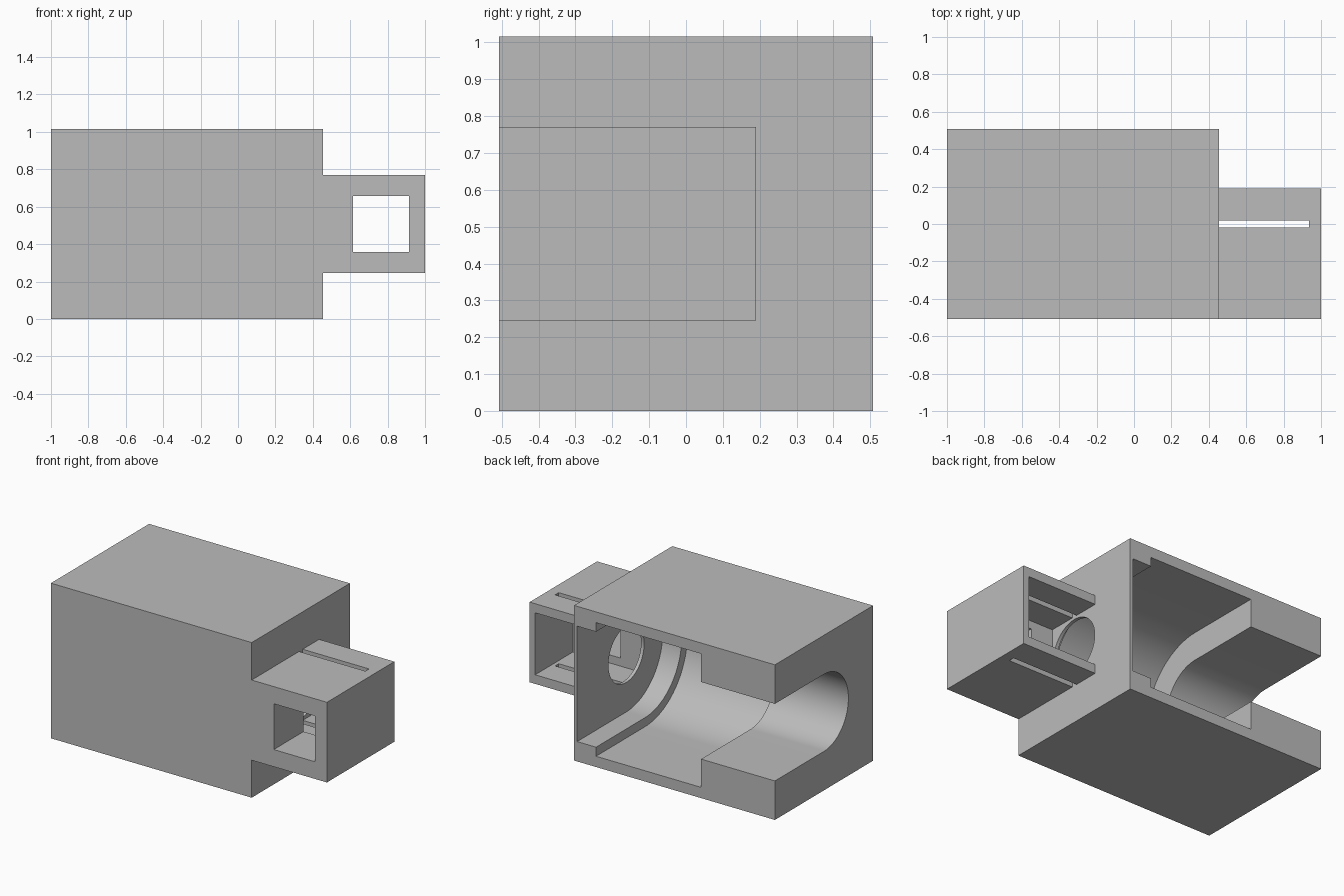
import bpy, bmesh, math

cube = bpy.data.objects.get("Cube")
if cube:
    bpy.data.objects.remove(cube, do_unlink=True)

# Single plain grey plastic
grey = bpy.data.materials.new("plain_grey")
grey.use_nodes = True
colour = (0.5, 0.5, 0.5, 1)
grey.diffuse_color = colour
grey.node_tree.nodes["Principled BSDF"].inputs["Base Color"].default_value = colour

HALF = 0.508          # half depth and half height of the main block
MID_Z = HALF          # shared axis height
WALL_X = 0.455        # outer face of the end wall


def prism(name, outline, x0, x1):
    """Extrude a (y, z) outline along x."""
    bm = bmesh.new()
    face = bm.faces.new([bm.verts.new((x0, y, z)) for y, z in outline])
    extruded = bmesh.ops.extrude_face_region(bm, geom=[face])["geom"]
    verts = [v for v in extruded if isinstance(v, bmesh.types.BMVert)]
    bmesh.ops.translate(bm, verts=verts, vec=(x1 - x0, 0, 0))
    bmesh.ops.recalc_face_normals(bm, faces=bm.faces)
    mesh = bpy.data.meshes.new(name)
    bm.to_mesh(mesh)
    bm.free()
    mesh.materials.append(grey)
    obj = bpy.data.objects.new(name, mesh)
    bpy.context.collection.objects.link(obj)
    return obj


def box(name, x, y, z):
    return prism(name, [(y[0], z[0]), (y[1], z[0]), (y[1], z[1]), (y[0], z[1])], *x)


def arc(radius, start, end, steps):
    angles = [start + (end - start) * i / steps for i in range(steps + 1)]
    return [(radius * math.cos(a), MID_Z + radius * math.sin(a)) for a in angles]


def trough(name, radius, x0, x1):
    """Half-round channel, open to the back."""
    back = HALF + 0.1
    outline = arc(radius, math.pi / 2, math.pi * 1.5, 48)
    outline += [(back, MID_Z - radius), (back, MID_Z + radius)]
    return prism(name, outline, x0, x1)


def combine(target, tool, operation):
    mod = target.modifiers.new(tool.name, "BOOLEAN")
    mod.operation = operation
    mod.solver = "EXACT"
    mod.object = tool
    bpy.context.view_layer.objects.active = target
    bpy.ops.object.modifier_apply(modifier=mod.name)
    bpy.data.objects.remove(tool, do_unlink=True)


# Main block with the smaller side box
housing = box("housing", (-1, WALL_X), (-HALF, HALF), (0, 2 * HALF))
combine(housing, box("side_box", (0.4, 1), (-HALF, 0.19),
                     (MID_Z - 0.2625, MID_Z + 0.2625)), "UNION")

cutters = [
    # Stepped channel: narrow mouth, wide chamber, shallower end seat
    trough("mouth", 0.2525, -1.1, -0.4),
    trough("chamber", 0.4375, -0.465, 0.296),
    trough("end_seat", 0.378, 0.25, 0.433),
    # Side box: chamber open to the back, front window, thin vertical slot
    box("side_chamber", (WALL_X, 0.96), (-0.2, 0.3), (MID_Z - 0.203, MID_Z + 0.203)),
    box("window", (0.615, 0.915), (-0.6, -0.1), (MID_Z - 0.15, MID_Z + 0.15)),
    box("slot", (WALL_X, 0.935), (-0.018, 0.02), (0.1, 0.9)),
    # Round port joining the two chambers
    prism("port", arc(0.185, 0, math.tau * 63 / 64, 63), 0.4, 0.5),
]
for cutter in cutters:
    combine(housing, cutter, "DIFFERENCE")

# Merge leftover flat pieces and keep the curved walls smooth
bm = bmesh.new()
bm.from_mesh(housing.data)
bmesh.ops.remove_doubles(bm, verts=bm.verts, dist=0.0001)
bmesh.ops.dissolve_limit(bm, angle_limit=0.005, verts=bm.verts, edges=bm.edges)
bm.to_mesh(housing.data)
bm.free()
bpy.ops.object.select_all(action="DESELECT")
housing.select_set(True)
bpy.context.view_layer.objects.active = housing
bpy.ops.object.shade_smooth_by_angle(angle=math.radians(30))
